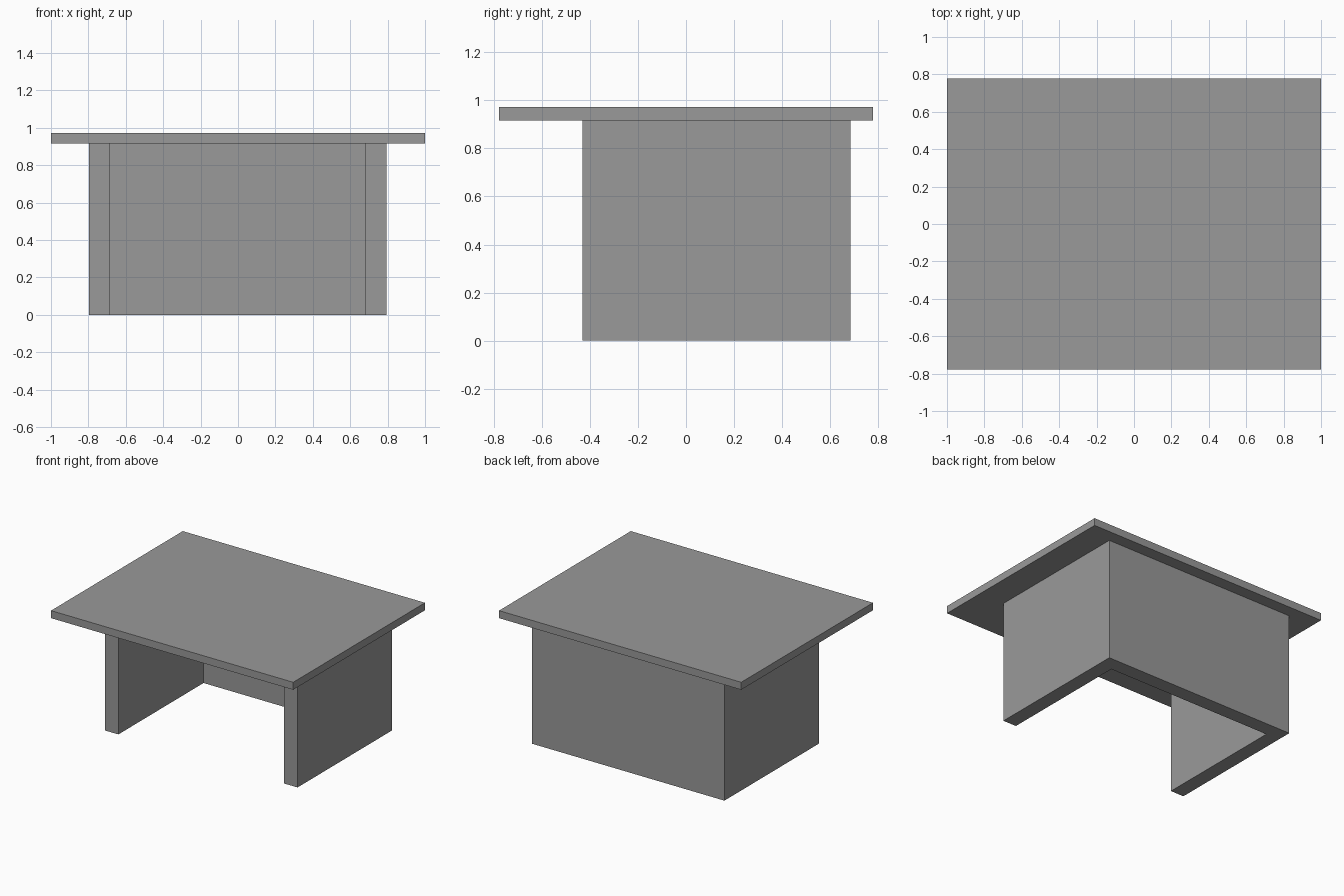
import bpy
import bmesh

# Remove the default cube
cube = bpy.data.objects.get("Cube")
if cube:
    bpy.data.objects.remove(cube, do_unlink=True)

# Single flat grey
grey = bpy.data.materials.new("plain grey")
grey.use_nodes = True
colour = (0.32, 0.32, 0.32, 1)
grey.diffuse_color = colour
grey.node_tree.nodes["Principled BSDF"].inputs["Base Color"].default_value = colour


def extrude_outline(name, outline, bottom, top):
    """Make a solid by extruding a plan outline upwards."""
    bm = bmesh.new()
    face = bm.faces.new([bm.verts.new((x, y, bottom)) for x, y in outline])
    result = bmesh.ops.extrude_face_region(bm, geom=[face])
    raised = [v for v in result["geom"] if isinstance(v, bmesh.types.BMVert)]
    bmesh.ops.translate(bm, verts=raised, vec=(0, 0, top - bottom))
    bmesh.ops.recalc_face_normals(bm, faces=bm.faces)
    mesh = bpy.data.meshes.new(name)
    bm.to_mesh(mesh)
    bm.free()
    mesh.materials.append(grey)
    obj = bpy.data.objects.new(name, mesh)
    bpy.context.collection.objects.link(obj)
    return obj


UNDERSIDE, TOP = 0.917, 0.973

# U-shaped base: two side panels joined by a back panel
left, right, front, back, wall = -0.797, 0.793, -0.43, 0.685, 0.11
base = [
    (left, front), (left + wall, front),
    (left + wall, back - wall), (right - wall, back - wall),
    (right - wall, front), (right, front),
    (right, back), (left, back),
]
extrude_outline("desk_base", base, 0, UNDERSIDE)

# Overhanging desk top
half_x, half_y = 1.0, 0.777
slab = [(-half_x, -half_y), (half_x, -half_y), (half_x, half_y), (-half_x, half_y)]
extrude_outline("desk_top", slab, UNDERSIDE, TOP)
